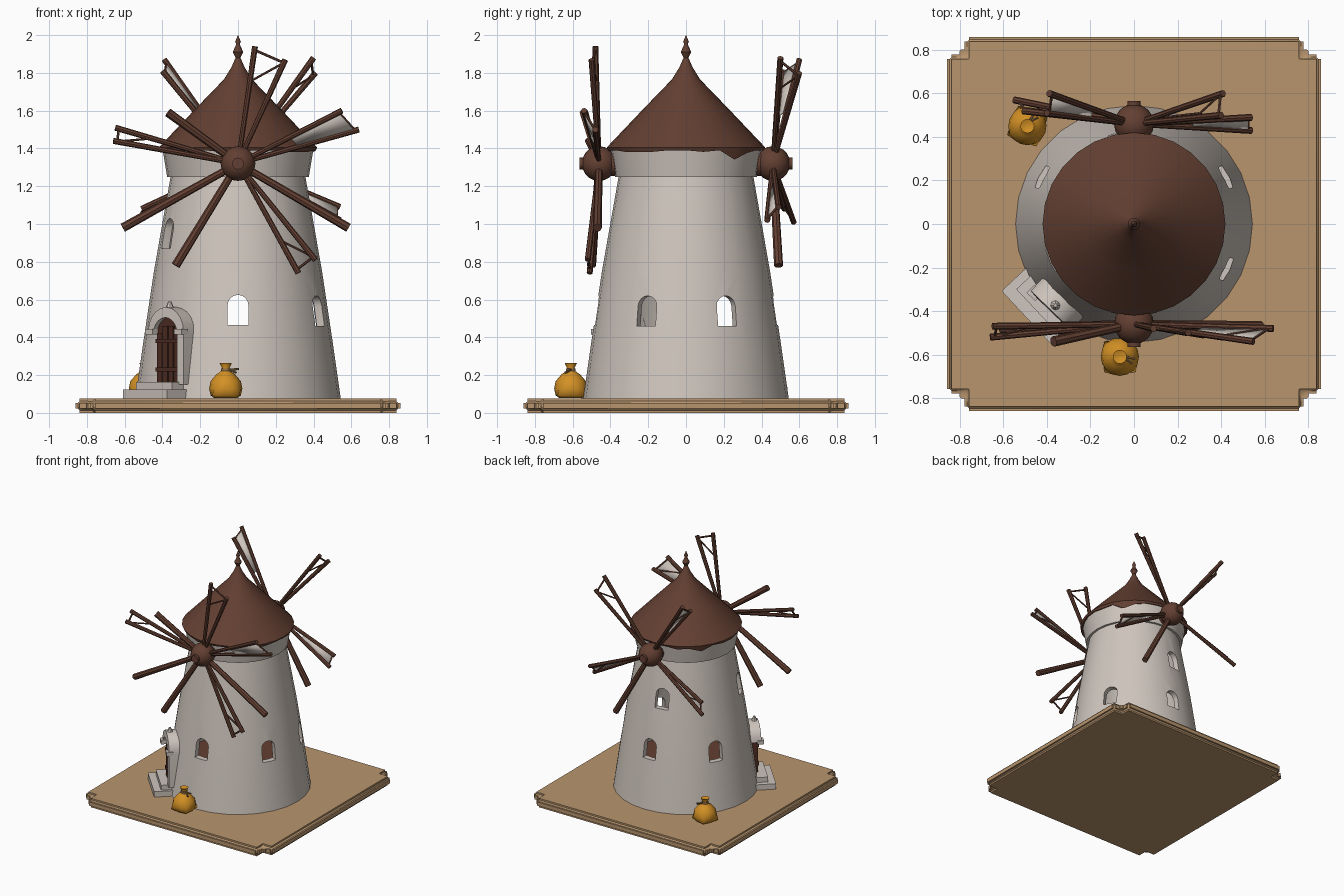
import bpy, bmesh, math, random
from mathutils import Matrix, Vector

random.seed(4)
if "Cube" in bpy.data.objects:
    bpy.data.objects.remove(bpy.data.objects["Cube"])


def material(name, rgb):
    m = bpy.data.materials.new(name)
    m.use_nodes = True
    m.diffuse_color = (*rgb, 1)
    m.node_tree.nodes["Principled BSDF"].inputs["Base Color"].default_value = (*rgb, 1)
    return m


PLASTER = material("plaster", (0.62, 0.56, 0.51))
BROWN = material("brown wood", (0.125, 0.05, 0.032))
DARK = material("dark door wood", (0.075, 0.025, 0.015))
SAND = material("sand base", (0.48, 0.30, 0.155))
ORANGE = material("orange sackcloth", (0.65, 0.28, 0.018))
CORD = material("cord", (0.30, 0.17, 0.07))


def finish(name, bm, mat, angle=40):
    bmesh.ops.recalc_face_normals(bm, faces=bm.faces)
    me = bpy.data.meshes.new(name)
    bm.to_mesh(me)
    bm.free()
    me.materials.append(mat)
    ob = bpy.data.objects.new(name, me)
    bpy.context.collection.objects.link(ob)
    smooth(ob, angle)
    return ob


def smooth(ob, angle):
    bpy.ops.object.select_all(action='DESELECT')
    ob.select_set(True)
    bpy.context.view_layer.objects.active = ob
    bpy.ops.object.shade_smooth_by_angle(angle=math.radians(angle))


def lathe(bm, profile, segs, closed=False, shift=Vector()):
    """Turn (radius, height) points about z; open profiles get end caps."""
    rings = []
    for r, z in profile:
        rings.append([bm.verts.new(shift + Vector((r * math.cos(a), r * math.sin(a), z)))
                      for a in (math.tau * i / segs for i in range(segs))])
    pairs = list(zip(rings, rings[1:]))
    if closed:
        pairs.append((rings[-1], rings[0]))
    else:
        bm.faces.new(rings[0])
        bm.faces.new(rings[-1])
    for lo, hi in pairs:
        for i in range(segs):
            j = (i + 1) % segs
            bm.faces.new((lo[i], lo[j], hi[j], hi[i]))
    return rings


def pole(bm, a, b, r, sides=8, r2=None):
    a, b = Vector(a), Vector(b)
    d = b - a
    mat = Matrix.Translation((a + b) / 2) @ d.to_track_quat('Z', 'Y').to_matrix().to_4x4()
    bmesh.ops.create_cone(bm, cap_ends=True, segments=sides, radius1=r,
                          radius2=r2 or r, depth=d.length, matrix=mat)


def box(bm, size, centre, frame):
    bmesh.ops.create_cube(bm, size=1, matrix=frame @ Matrix.Translation(centre)
                          @ Matrix.Diagonal((*size, 1)))


def wall_frame(degrees):
    """Local axes on the wall: x outward, y along the wall, z up."""
    return Matrix.Rotation(math.radians(degrees), 4, 'Z')


def arch(w, h, n=8):
    pts = [(-w / 2, 0), (w / 2, 0)]
    for i in range(n + 1):
        a = math.pi * i / n
        pts.append((w / 2 * math.cos(a), h - w / 2 + w / 2 * math.sin(a)))
    return pts


def arch_prism(bm, w, h, x0, x1, z, frame):
    loops = [[bm.verts.new(frame @ Vector((x, y, z + dz))) for y, dz in arch(w, h)]
             for x in (x0, x1)]
    n = len(loops[0])
    for loop in loops:
        bm.faces.new(loop)
    for i in range(n):
        j = (i + 1) % n
        bm.faces.new((loops[0][i], loops[0][j], loops[1][j], loops[1][i]))


# Ground slab with rounded edges
bm = bmesh.new()
box(bm, (1.72, 1.72, 0.075), (0, 0, 0.0425), Matrix())
bmesh.ops.bevel(bm, geom=[e for e in bm.edges if abs(e.verts[0].co.z - e.verts[1].co.z) > 0.01],
                offset=0.08, segments=2, affect='EDGES')
bmesh.ops.bevel(bm, geom=[e for e in bm.edges if e.calc_face_angle() > 1.2],
                offset=0.022, segments=3, affect='EDGES')
for v in bm.verts:
    v.co.z -= 0.005
finish("ground_slab", bm, SAND)

# Hollow tower wall with a flared collar
bm = bmesh.new()
lathe(bm, [(0.545, 0.07), (0.505, 0.35), (0.445, 0.75), (0.357, 1.25), (0.375, 1.25), (0.402, 1.41),
           (0.36, 1.41), (0.315, 1.25), (0.40, 0.75), (0.50, 0.07)], 28, closed=True)
tower = finish("tower_wall", bm, PLASTER)

# Arched window openings: direction in degrees, sill height
bm = bmesh.new()
for deg, sill in ((-90, 0.465), (-26, 0.46), (27, 0.46), (153, 0.46), (90, 0.465),
                  (99, 0.87), (204, 0.87)):
    arch_prism(bm, 0.11, 0.16, 0.25, 0.75, sill, wall_frame(deg))
cutter = finish("window_cutter", bm, PLASTER)
cutter.hide_render = True
mod = tower.modifiers.new("windows", 'BOOLEAN')
mod.object = cutter
mod.operation = 'DIFFERENCE'
mod.solver = 'EXACT'
bpy.context.view_layer.objects.active = tower
bpy.ops.object.modifier_apply(modifier=mod.name)
bpy.data.objects.remove(cutter)
smooth(tower, 35)

# Inner floor
bm = bmesh.new()
lathe(bm, [(0.49, 0.23), (0.485, 0.25)], 28)
finish("inner_floor", bm, BROWN)

# Conical roof with ragged eaves and a turned finial
bm = bmesh.new()
rings = lathe(bm, [(0.30, 1.42), (0.412, 1.39), (0.42, 1.405), (0.23, 1.605), (0.075, 1.765), (0.035, 1.83),
                   (0.013, 1.88), (0.028, 1.91), (0.012, 1.945), (0.011, 1.955),
                   (0.015, 1.965), (0.001, 2.0)], 28)
for v in rings[1]:
    v.co.z -= random.choice((0, 0, 0.008, 0.014))
for i in (3, 11):
    rings[1][i].co.z -= 0.035
finish("roof", bm, BROWN, 50)


# Sail wheels: each sail is a list of pole tips (one or two) and whether it keeps its cloth
def sail_wheel(side, y, sails):
    hub = Vector((0, y, 1.32))
    out = Vector((0, math.copysign(1, y), 0))
    bm = bmesh.new()
    bmesh.ops.create_uvsphere(bm, u_segments=16, v_segments=10, radius=0.092,
                              matrix=Matrix.Translation(hub))
    pole(bm, hub - out * 0.14, hub + out * 0.03, 0.065, 12)
    pole(bm, hub, hub + out * 0.105, 0.032, 10)
    cloth = bmesh.new()
    for has_cloth, *tips in sails:
        tips = [Vector(t) for t in tips]
        for t in tips:
            thick = 0.024 if len(tips) == 1 else 0.016
            pole(bm, hub, t, thick * 0.8, 8, thick)
        if len(tips) == 2:
            ends = [hub.lerp(t, 0.97) for t in tips]
            pole(bm, *ends, 0.007, 6)
            pole(bm, hub.lerp(tips[0], 0.7), ends[1], 0.006, 6)
            if has_cloth:
                inner = [hub.lerp(t, 0.5) for t in tips]
                cloth.faces.new([cloth.verts.new(p) for p in (*ends, inner[1], inner[0])])
    finish(side + "_sail_frame", bm, BROWN)
    if cloth.faces:
        ob = finish(side + "_sail_cloth", cloth, PLASTER)
        ob.modifiers.new("thickness", 'SOLIDIFY').thickness = 0.006
    else:
        cloth.free()


sail_wheel("front", -0.46, [
    (False, (0.09, -0.48, 1.94), (0.25, -0.50, 1.87)),
    (True, (0.55, -0.54, 1.60), (0.64, -0.48, 1.50)),
    (False, (0.585, -0.47, 0.98)),
    (False, (0.32, -0.51, 0.74), (0.41, -0.52, 0.81)),
    (False, (-0.33, -0.50, 0.78)),
    (False, (-0.61, -0.48, 0.98)),
    (False, (-0.65, -0.47, 1.51), (-0.66, -0.52, 1.44)),
    (False, (-0.37, -0.54, 1.59))])
sail_wheel("back", 0.46, [
    (True, (-0.39, 0.60, 1.87), (-0.40, 0.51, 1.81)),
    (False, (0.40, 0.50, 1.88), (0.41, 0.60, 1.80)),
    (True, (0.54, 0.49, 1.09), (0.54, 0.43, 1.02)),
    (False, (-0.55, 0.57, 1.01), (-0.51, 0.52, 1.08)),
    (False, (0.30, 0.49, 0.78))])

# Doorway: arched surround, leaf, planks and straps, finial and steps
door = wall_frame(226)
bm = bmesh.new()
rows = [[bm.verts.new(door @ Vector((x, y, 0.15 + z))) for y, z in arch(w, h, 10)[1:] + [(-w / 2, 0)]]
        for x, w, h in ((0.42, 0.26, 0.41), (0.55, 0.26, 0.41), (0.555, 0.175, 0.355), (0.42, 0.175, 0.355))]
for a, b in zip(rows, rows[1:]):
    for i in range(len(a) - 2):
        bm.faces.new((a[i], a[i + 1], b[i + 1], b[i]))
for s in (-1, 1):
    box(bm, (0.05, 0.055, 0.03), (0.545, s * 0.108, 0.43), door)
pole(bm, door @ Vector((0.52, 0, 0.54)), door @ Vector((0.52, 0, 0.59)), 0.03, 8, 0.008)
finish("door_surround", bm, PLASTER)

bm = bmesh.new()
arch_prism(bm, 0.18, 0.355, 0.44, 0.525, 0.15, door)
for i in range(4):
    box(bm, (0.012, 0.036, 0.30 if i in (1, 2) else 0.26),
        (0.528, (i - 1.5) * 0.042, 0.31 if i in (1, 2) else 0.29), door)
for z in (0.23, 0.38):
    box(bm, (0.012, 0.165, 0.022), (0.536, 0, z), door)
finish("door_leaf", bm, DARK)

bm = bmesh.new()
steps = wall_frame(223)
box(bm, (0.24, 0.34, 0.045), (0.535, -0.02, 0.1), steps)
box(bm, (0.20, 0.28, 0.045), (0.50, -0.01, 0.14), steps)
finish("door_steps", bm, PLASTER)


# Tied grain sacks with pinched lower corners
def sack(name, x, y, turn):
    place = Matrix.Translation((x, y, 0.078)) @ Matrix.Rotation(turn, 4, 'Z')
    bm = bmesh.new()
    rings = lathe(bm, [(0.06, 0), (0.08, 0.015), (0.088, 0.05), (0.08, 0.09), (0.05, 0.125),
                       (0.022, 0.145), (0.018, 0.155), (0.032, 0.185), (0.015, 0.178)], 16)
    for ring in rings[:2]:
        for i in range(2, 16, 4):
            ring[i].co.x *= 1.25
            ring[i].co.y *= 1.25
    bm.transform(place)
    finish(name, bm, ORANGE, 60)
    bm = bmesh.new()
    lathe(bm, [(0.026, 0.143), (0.026, 0.157), (0.015, 0.157), (0.015, 0.143)], 10, closed=True)
    pole(bm, (0.02, 0, 0.15), (0.07, -0.01, 0.155), 0.006, 6)
    pole(bm, (0.02, 0, 0.15), (0.055, -0.03, 0.135), 0.006, 6)
    bm.transform(place)
    finish(name + "_cord", bm, CORD)


sack("front_sack", -0.065, -0.61, 0.0)
sack("back_sack", -0.49, 0.45, 1.2)
